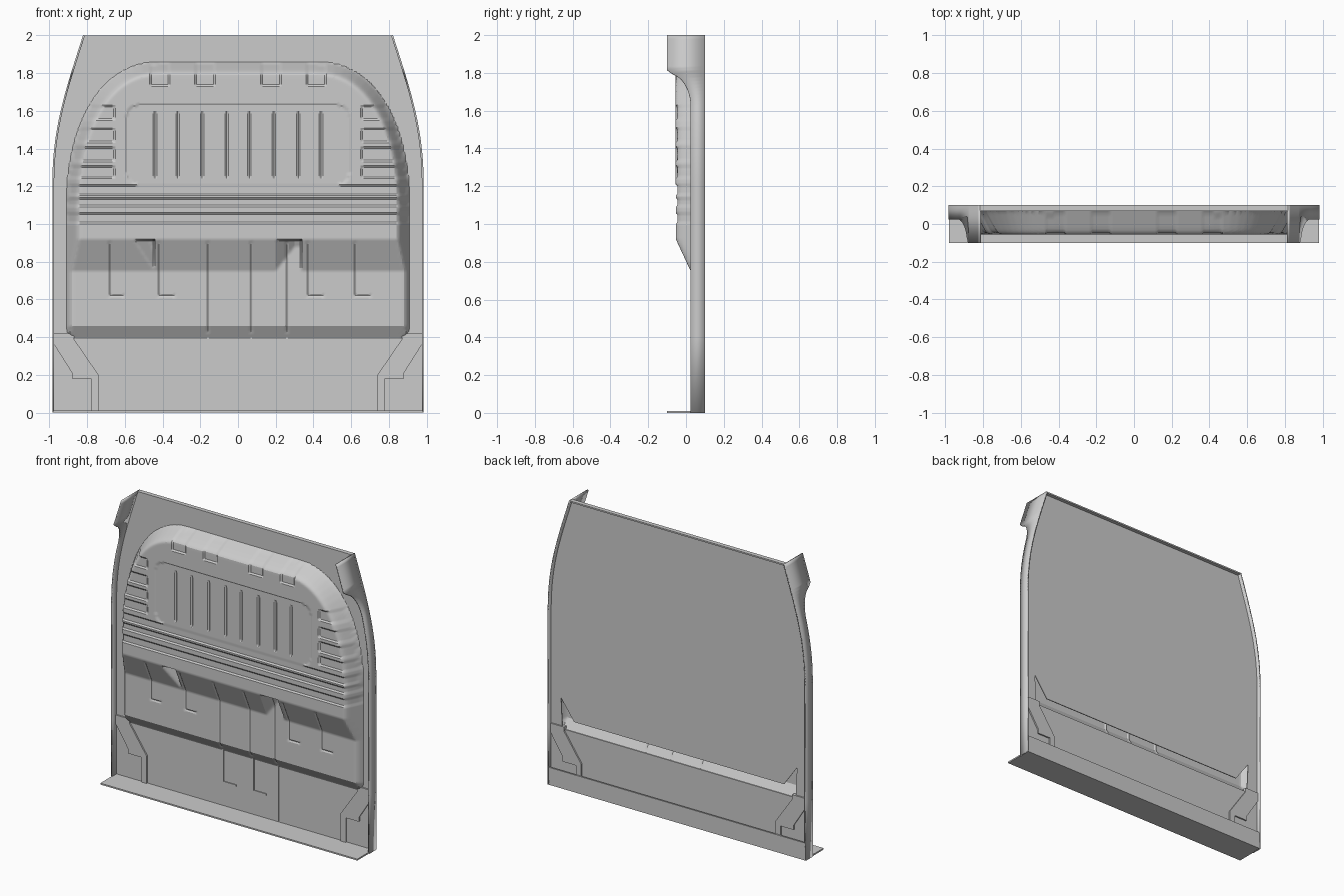
import bpy, bmesh, math
from mathutils import Vector
from mathutils.geometry import interpolate_bezier

if "Cube" in bpy.data.objects:
    bpy.data.objects.remove(bpy.data.objects["Cube"])


def make(name, verts, faces, smooth=False):
    me = bpy.data.meshes.new(name)
    me.from_pydata(verts, [], faces)
    bm = bmesh.new()
    bm.from_mesh(me)
    bmesh.ops.recalc_face_normals(bm, faces=bm.faces)
    bm.to_mesh(me)
    bm.free()
    ob = bpy.data.objects.new(name, me)
    bpy.context.collection.objects.link(ob)
    if smooth:
        bpy.ops.object.select_all(action='DESELECT')
        ob.select_set(True)
        bpy.context.view_layer.objects.active = ob
        bpy.ops.object.shade_smooth_by_angle(angle=math.radians(28))
    return ob


def prism(name, pts, y0, y1, smooth=False):
    """Extrude an (x, z) outline from y0 to y1."""
    n = len(pts)
    v = [(x, y, z) for y in (y0, y1) for x, z in pts]
    f = [list(range(n)), list(range(2 * n - 1, n - 1, -1))]
    f += [(i, (i + 1) % n, (i + 1) % n + n, i + n) for i in range(n)]
    return make(name, v, f, smooth)


def box(name, x0, x1, y0, y1, z0, z1):
    return prism(name, [(x0, z0), (x1, z0), (x1, z1), (x0, z1)], y0, y1)


def bez(a, b, c, d, n):
    return [(p.x, p.y) for p in interpolate_bezier(Vector(a), Vector(b), Vector(c), Vector(d), n)]


def clamp(t):
    return max(0.0, min(1.0, t))


def both(pts):
    return pts + [(-x, z) for x, z in reversed(pts)]


# Outer outline of the panel, right half, bottom to top
curve = bez((.98, 1.2), (.98, 1.5), (.92, 1.68), (.817, 2), 44)
edge = [(.98, .4)] + curve

# Flat back sheet, open along the lower bulge with two cut corners
prism("upper_sheet", both([(.8, .47), (.9, .61), (.89, .4)] + edge), .07, .076)
prism("lower_sheet", both([(.98, 0), (.98, .4)]), .07, .076)


# Side walls with forward ears at the top
def wall_front(z):
    if z > 1.8:
        return -.1
    t = clamp((z - 1.62) / .18)
    return .025 - .125 * (1 - math.sqrt(1 - t * t))


rows = [(.98, 0)] + edge
wv, wf = [], []
for x, z in rows:
    wv += [(x, wall_front(z), z), (x, .1, z)]
for i in range(len(rows) - 1):
    wf.append((2 * i, 2 * i + 1, 2 * i + 3, 2 * i + 2))
wall = make("side_walls", wv, wf, True)
sol = wall.modifiers.new("thickness", 'SOLIDIFY')
sol.thickness, sol.offset = .01, 0
wall.modifiers.new("both_sides", 'MIRROR')

# Top rim, bottom flange and rear lip
box("top_rim", -.82, .82, .07, .1, 1.99, 2)
box("bottom_flange", -.98, .98, -.1, .1, 0, .01)
box("rear_lip", -.98, .98, .09, .1, 0, .12)

# Stepped corner channels
channel = [(.975, .36), (.88, .21), (.88, .18), (.78, .18), (.78, .01),
           (.74, .01), (.74, .2), (.87, .39), (.87, .42), (.975, .42)]
for s, side in ((1, "right"), (-1, "left")):
    prism("corner_channel_" + side, [(s * x, z) for x, z in channel], .06, .086)

# Lower seams on the flat sheet
for i, (x, z, foot) in enumerate(((-.16, .17, .1), (.07, .17, .1), (.26, .02, 0))):
    box(f"lower_seam_{i}", x - .005, x + .005, .064, .071, z, .4)
    if foot:
        box(f"lower_seam_foot_{i}", x, x + foot, .064, .071, z, z + .01)

# Bulge outline, right half; convex, so its distance is the minimum over its edge lines
half = [(0, .39), (.86, .39), (.895, .41), (.91, .45)]
half += bez((.91, 1.1), (.91, 1.5), (.75, 1.86), (.42, 1.86), 20) + [(0, 1.86)]
lines = []
for (ax, az), (bx, bz) in zip(half, half[1:]):
    l = math.hypot(bx - ax, bz - az)
    lines.append((-(bz - az) / l, (bx - ax) / l, ax, az))


def inside(x, z):
    x = abs(x)
    return min(nx * (x - ax) + nz * (z - az) for nx, nz, ax, az in lines)


PROFILE = [(.3, -.05), (.39, 0), (.46, .045), (.75, .045), (.92, .124), (2, .125)]


def cap(z):
    for (a, ha), (b, hb) in zip(PROFILE, PROFILE[1:]):
        if z <= b:
            return ha + (hb - ha) * (z - a) / (b - a)
    return PROFILE[-1][1]


def near(v, values):
    return any(abs(v - q) < .004 for q in values)


def band(v, bands):
    return any(a - .001 <= v <= b + .001 for a, b in bands)


LOW_BANDS = ((1.01, 1.05), (1.1, 1.13), (1.16, 1.2))
SIDE_BANDS = ((1.25, 1.3), (1.34, 1.4), (1.44, 1.5), (1.56, 1.62))
TOP_BANDS = ((.13, .22), (.37, .46))


def groove(x, z):
    ax, g = abs(x), 0
    if band(z, LOW_BANDS) or (ax > .65 and band(z, SIDE_BANDS)):
        g = .008
    if z > 1.73 and band(ax, TOP_BANDS):
        g = .009
    # rounded window with vertical slots
    qx, qz = ax - .53, abs(z - 1.42) - .15
    if math.hypot(max(qx, 0), max(qz, 0)) < .06:
        g = .006
        if near(ax, (.06, .19, .32, .44)) and 1.24 < z < 1.6:
            g = .014
    # seams on the shelf and lower face
    if z < .91:
        if near(x, (-.16, .07, .26)) or (z > .615 and near(x, (-.68, -.42, .37, .62))):
            g = .006
        if near(z, (.62,)) and any(a <= x <= a + .08 for a in (-.68, -.42, .37, .62)):
            g = .006
    return g


def height(x, z):
    a, c = inside(x, z) * 2.1, cap(z)
    k = .03
    t = clamp(.5 + .5 * (c - a) / k) if a > .03 else (1 if a < c else 0)
    h = c + (a - c) * t - k * t * (1 - t)
    h = min(h, a, c)
    # two pockets in the sloping shelf
    if .75 < z < .915:
        cut = 0
        if .2 <= x <= .335:
            cut = .06 * clamp((x - .2) / .1)
        elif -.56 <= x <= -.445:
            cut = .06 * clamp(((x + .54) * .83 + (z - .9) * .55) / .06)
        h = max(min(h, .045), h - cut)
    if h > .02:
        h -= groove(x, z)
    return max(h, -.003)


# Bulge surface as a fine height grid; its skirt ends inside the sheet
STEP, NX, NZ = .01, 185, 152
index, bv, bf = {}, [], []
for j in range(NZ):
    for i in range(NX):
        x, z = round(-.92 + i * STEP, 4), round(.37 + j * STEP, 4)
        if inside(x, z) > -.015:
            index[i, j] = len(bv)
            bv.append((x, .07 - height(x, z), z))
for (i, j) in index:
    quad = [(i, j), (i + 1, j), (i + 1, j + 1), (i, j + 1)]
    if all(q in index for q in quad):
        bf.append([index[q] for q in quad])
make("bulge", bv, bf, True)
